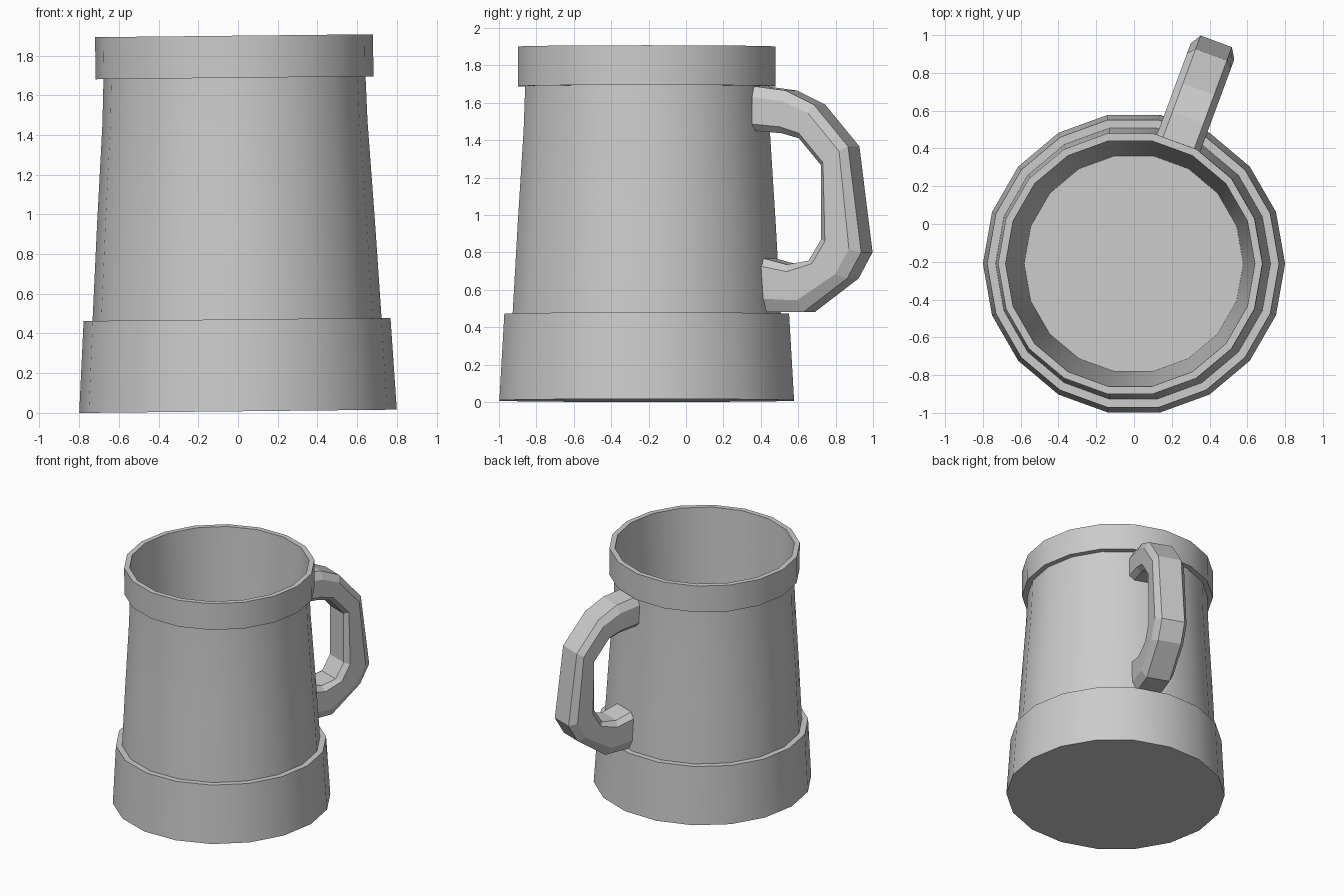
import bpy, math
from mathutils import Matrix

if "Cube" in bpy.data.objects:
    bpy.data.objects.remove(bpy.data.objects["Cube"])

SIDES = 18
CENTRE_Y = -0.21
HANDLE_ANGLE = math.radians(69.7)


def make_object(name, verts, faces):
    mesh = bpy.data.meshes.new(name)
    mesh.from_pydata(verts, [], faces)
    mesh.update()
    obj = bpy.data.objects.new(name, mesh)
    bpy.context.collection.objects.link(obj)
    return obj


def skin(name, rings):
    """Join equal-sized rings of points into a tube with capped ends."""
    n = len(rings[0])
    verts = [p for ring in rings for p in ring]
    faces = [(k * n + i, k * n + (i + 1) % n, (k + 1) * n + (i + 1) % n, (k + 1) * n + i)
             for k in range(len(rings) - 1) for i in range(n)]
    faces.append(tuple(reversed(range(n))))
    faces.append(tuple(range((len(rings) - 1) * n, len(rings) * n)))
    return make_object(name, verts, faces)


# Mug body: base band, tapering wall, rim band, inner wall and floor
profile = [(0.80, 0.0), (0.773, 0.463), (0.728, 0.463), (0.70, 0.95), (0.668, 1.45),
           (0.66, 1.68), (0.70, 1.68), (0.70, 1.892), (0.66, 1.892), (0.58, 0.15)]
rings = [[(r * math.cos(2 * math.pi * i / SIDES), r * math.sin(2 * math.pi * i / SIDES), z)
          for i in range(SIDES)] for r, z in profile]
body = skin("mug_body", rings)
# the mug leans very slightly to the left
body.data.transform(Matrix.Translation((0, CENTRE_Y, 0.008)) @ Matrix.Rotation(-0.0105, 4, 'Y'))
bpy.context.view_layer.objects.active = body
body.select_set(True)
bpy.ops.object.shade_smooth_by_angle(angle=math.radians(30))

# Handle: outer and inner outline points (radius, height), chamfered section
outline = [((0.645, 1.688), (0.645, 1.45)), ((0.825, 1.665), (0.80, 1.437)),
           ((0.985, 1.59), (0.90, 1.41)), ((1.18, 1.366), (1.027, 1.265)),
           ((1.255, 0.80), (1.027, 0.87)), ((1.175, 0.66), (0.955, 0.755)),
           ((0.925, 0.48), (0.83, 0.735)), ((0.69, 0.48), (0.69, 0.77))]
half = [(0, 0.088), (0.15, 0.123), (0.75, 0.123), (1, 0.088)]
section = half + [(f, -w) for f, w in reversed(half)]
ca, sa = math.cos(HANDLE_ANGLE), math.sin(HANDLE_ANGLE)
rings = []
for (ro, zo), (ri, zi) in outline:
    ring = []
    for f, w in section:
        r, z = ri + (ro - ri) * f, zi + (zo - zi) * f
        ring.append((r * ca - w * sa, CENTRE_Y + r * sa + w * ca, z))
    rings.append(ring[::-1])
handle = skin("handle", rings)

# Consistent outward normals on the handle
bpy.ops.object.select_all(action='DESELECT')
bpy.context.view_layer.objects.active = handle
handle.select_set(True)
bpy.ops.object.mode_set(mode='EDIT')
bpy.ops.mesh.select_all(action='SELECT')
bpy.ops.mesh.normals_make_consistent(inside=False)
bpy.ops.object.mode_set(mode='OBJECT')
